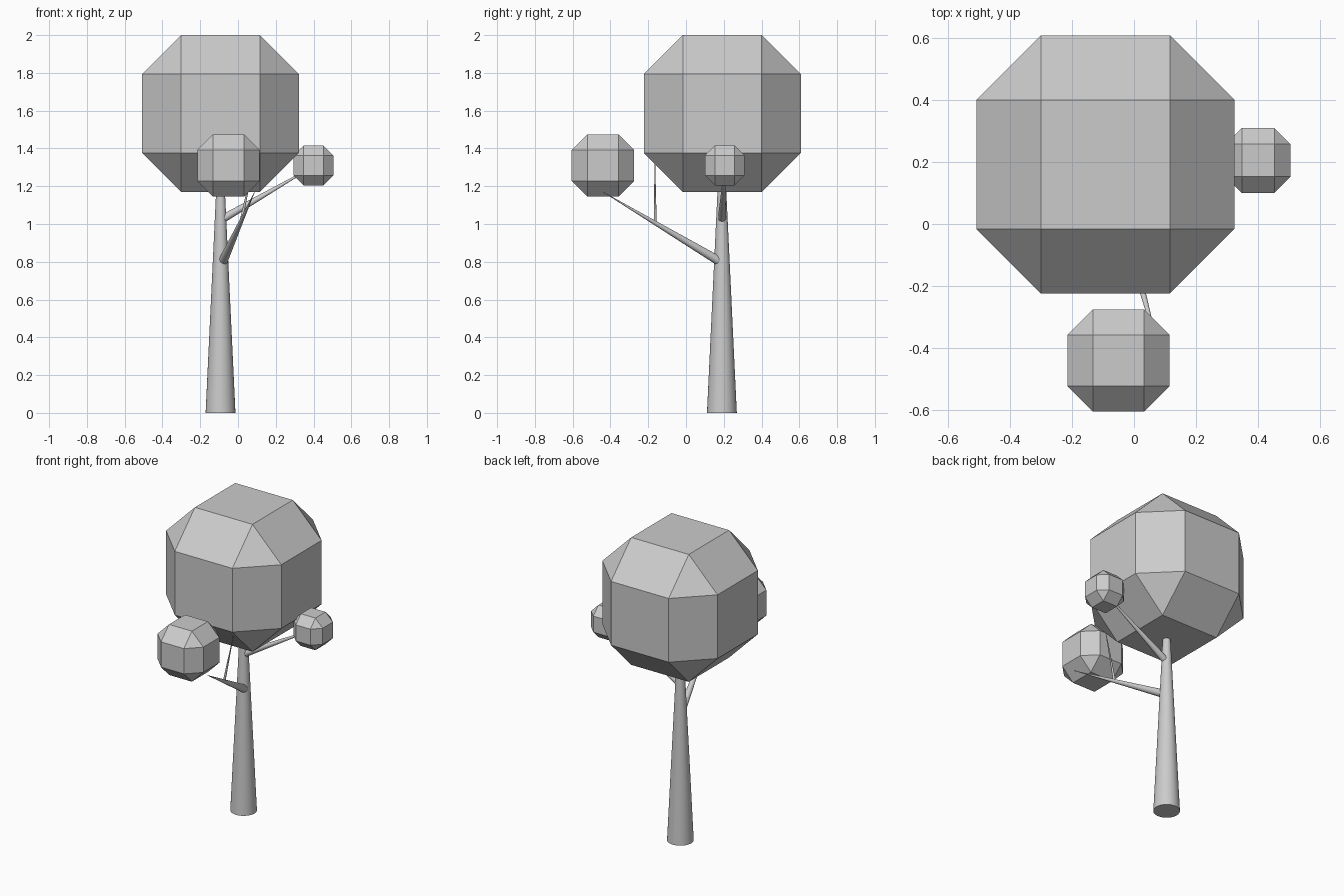
import bpy
from mathutils import Vector

if "Cube" in bpy.data.objects:
    bpy.data.objects.remove(bpy.data.objects["Cube"])


def limb(name, start, end, r_start, r_end, sides=24):
    """Tapered smooth-sided limb between two points."""
    a, b = Vector(start), Vector(end)
    d = b - a
    bpy.ops.mesh.primitive_cone_add(vertices=sides, radius1=r_start, radius2=r_end,
                                    depth=d.length, location=(a + b) / 2)
    ob = bpy.context.object
    ob.name = name
    ob.rotation_euler = d.to_track_quat('Z', 'Y').to_euler()
    bpy.ops.object.shade_smooth_by_angle()
    return ob


def foliage(name, centre, half):
    """Cube with every edge chamfered by half its half-width, flat shaded."""
    bpy.ops.mesh.primitive_cube_add(size=2 * half, location=centre)
    ob = bpy.context.object
    ob.name = name
    bev = ob.modifiers.new("chamfer", 'BEVEL')
    bev.width = half / 2
    bev.segments = 1
    bev.limit_method = 'NONE'
    return ob


# Trunk, running up into the crown
limb("trunk", (-0.0925, 0.19, 0), (-0.0925, 0.19, 1.58), 0.079, 0.004, 32)

# Branches
limb("front_branch", (-0.082, 0.185, 0.798), (0.088, -0.44, 1.17), 0.025, 0.001)
limb("side_branch", (-0.085, 0.19, 1.025), (0.40, 0.205, 1.305), 0.022, 0.002)
limb("twig", (0.014, -0.163, 1.005), (0.09, -0.165, 1.36), 0.008, 0.001, 16)

# Foliage clumps
foliage("crown", (-0.0925, 0.1925, 1.585), 0.416)
foliage("front_foliage", (-0.05, -0.44, 1.31), 0.165)
foliage("side_foliage", (0.40, 0.205, 1.31), 0.105)
